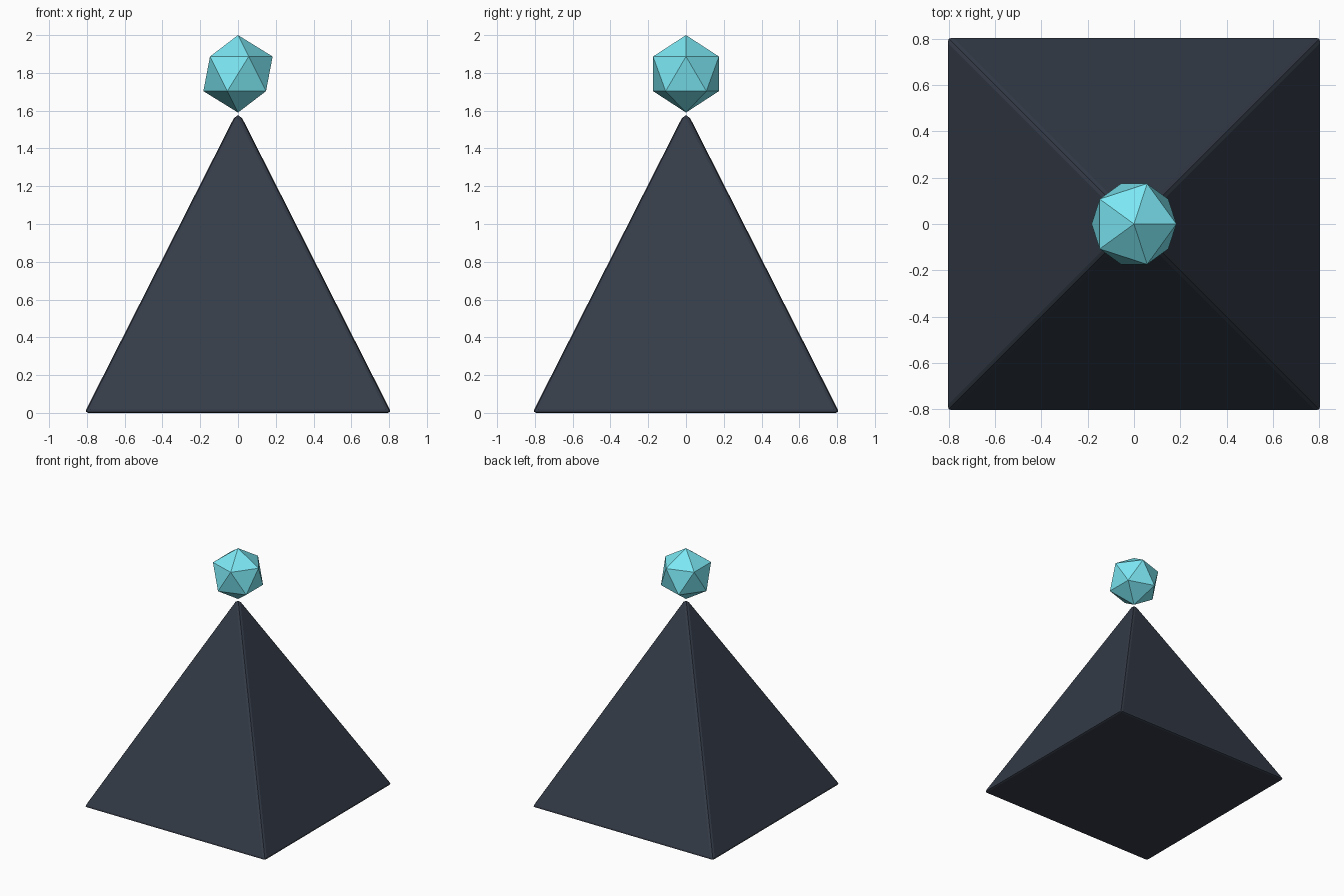
import bpy
from math import radians, sqrt

if "Cube" in bpy.data.objects:
    bpy.data.objects.remove(bpy.data.objects["Cube"])


def paint(obj, name, color):
    mat = bpy.data.materials.new(name)
    mat.diffuse_color = color
    mat.use_nodes = True
    mat.node_tree.nodes["Principled BSDF"].inputs["Base Color"].default_value = mat.diffuse_color
    obj.data.materials.append(mat)


# Square pyramid with softened edges
HALF, HEIGHT = 0.813, 1.604
bpy.ops.mesh.primitive_cone_add(vertices=4, radius1=HALF * sqrt(2), radius2=0,
                                depth=HEIGHT, location=(0, 0, HEIGHT / 2),
                                rotation=(0, 0, radians(45)))
pyramid = bpy.context.object
pyramid.name = "pyramid"
bpy.ops.object.transform_apply(location=False, rotation=True, scale=False)
bevel = pyramid.modifiers.new("edge_bevel", 'BEVEL')
bevel.width = 0.02
bevel.segments = 2
bevel.limit_method = 'NONE'
paint(pyramid, "dark_slate", (0.035, 0.045, 0.065, 1))

# Faceted gem floating above the tip
bpy.ops.mesh.primitive_ico_sphere_add(subdivisions=1, radius=0.205,
                                      location=(0, 0, 1.795))
gem = bpy.context.object
gem.name = "floating_gem"
paint(gem, "cyan", (0.2, 0.8, 0.9, 1))
